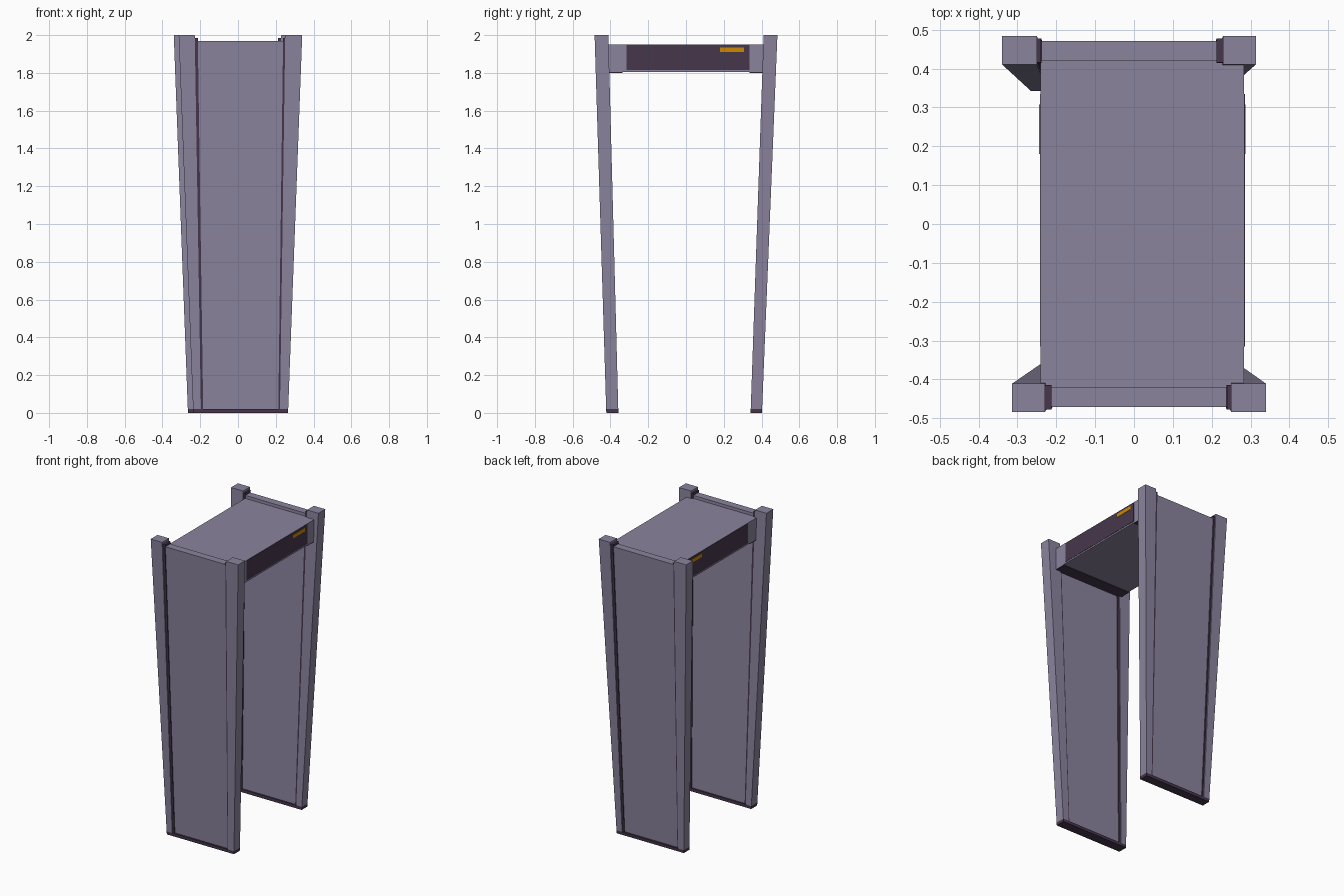
import bpy, bmesh

if "Cube" in bpy.data.objects:
    bpy.data.objects.remove(bpy.data.objects["Cube"])


def material(name, rgb):
    m = bpy.data.materials.new(name)
    m.diffuse_color = (*rgb, 1)
    m.use_nodes = True
    m.node_tree.nodes["Principled BSDF"].inputs["Base Color"].default_value = m.diffuse_color
    return m


LILAC = material("grey lilac", (0.26, 0.23, 0.34))
DARK = material("dark plum", (0.062, 0.037, 0.07))
AMBER = material("amber", (0.62, 0.25, 0.0))


def tapered(name, mat, bottom, top, z0, z1):
    """Block between two rectangles (x0, x1, y0, y1) at heights z0 and z1."""
    bm = bmesh.new()
    rings = []
    for (x0, x1, y0, y1), z in ((bottom, z0), (top, z1)):
        rings.append([bm.verts.new((x, y, z)) for x, y in
                      ((x0, y0), (x1, y0), (x1, y1), (x0, y1))])
    b, t = rings
    bm.faces.new(b[::-1])
    bm.faces.new(t)
    for i in range(4):
        j = (i + 1) % 4
        bm.faces.new((b[i], b[j], t[j], t[i]))
    bmesh.ops.recalc_face_normals(bm, faces=bm.faces)
    me = bpy.data.meshes.new(name)
    bm.to_mesh(me)
    bm.free()
    me.materials.append(mat)
    ob = bpy.data.objects.new(name, me)
    bpy.context.collection.objects.link(ob)
    return ob


def box(name, mat, x0, x1, y0, y1, z0, z1):
    return tapered(name, mat, (x0, x1, y0, y1), (x0, x1, y0, y1), z0, z1)


FOOT = 0.02


def side(label, sign, yb):
    """One leaning side wall; sign -1 turns it half round for the back."""
    # y ranges at floor (outer, inner) and at the top
    def slab(part, mat, xb, xt, inset, top_z, z0=FOOT, z1=None):
        z1 = top_z if z1 is None else z1
        rects = []
        for z in (z0, z1):
            k = z / 2
            x = [(a + (b - a) * k) * sign for a, b in zip(xb, xt)]
            yo = -yb[0] + (-0.484 + yb[0]) * k + inset
            yi = -yb[1] + (-0.411 + yb[1]) * k - inset * 0.8
            rects.append((min(x), max(x), *sorted((yo * sign, yi * sign))))
        tapered(f"{label}_{part}", mat, rects[0], rects[1], z0, z1)

    slab("narrow_post", LILAC, (-0.237, -0.196), (-0.314, -0.229), 0, 2.0)
    slab("wide_post", LILAC, (0.222, 0.265), (0.25, 0.34), 0, 2.0)
    slab("narrow_seam", DARK, (-0.196, -0.184), (-0.229, -0.213), 0.006, 1.985)
    slab("wide_seam", DARK, (0.213, 0.222), (0.239, 0.25), 0.006, 1.985)
    slab("panel", LILAC, (-0.184, 0.213), (-0.213, 0.239), 0.012, 1.97)
    slab("foot", DARK, (-0.237, 0.265), (-0.314, 0.34), 0, 2.0, 0, FOOT)


side("front", 1, (0.422, 0.358))
side("back", -1, (0.402, 0.342))

# Overhead control beam
X0, X1 = -0.24, 0.283
box("beam", LILAC, X0, X1, -0.42, 0.42, 1.805, 1.95)

# Dark strips under the beam ends
box("front_beam_strip", DARK, X0, X1, -0.415, -0.335, 1.80, 1.805)
box("back_beam_strip", DARK, X0, X1, 0.335, 0.415, 1.80, 1.805)

# Display plates and indicator lights on both long faces of the beam
for label, x, d in (("left", X0, -1), ("right", X1, 1)):
    a, b, c = x, x + d * 0.002, x + d * 0.004
    box(label + "_display", DARK, min(a, b), max(a, b), -0.315, 0.335, 1.815, 1.948)
    box(label + "_indicator", AMBER, min(b, c), max(b, c), 0.18, 0.308, 1.911, 1.935)
